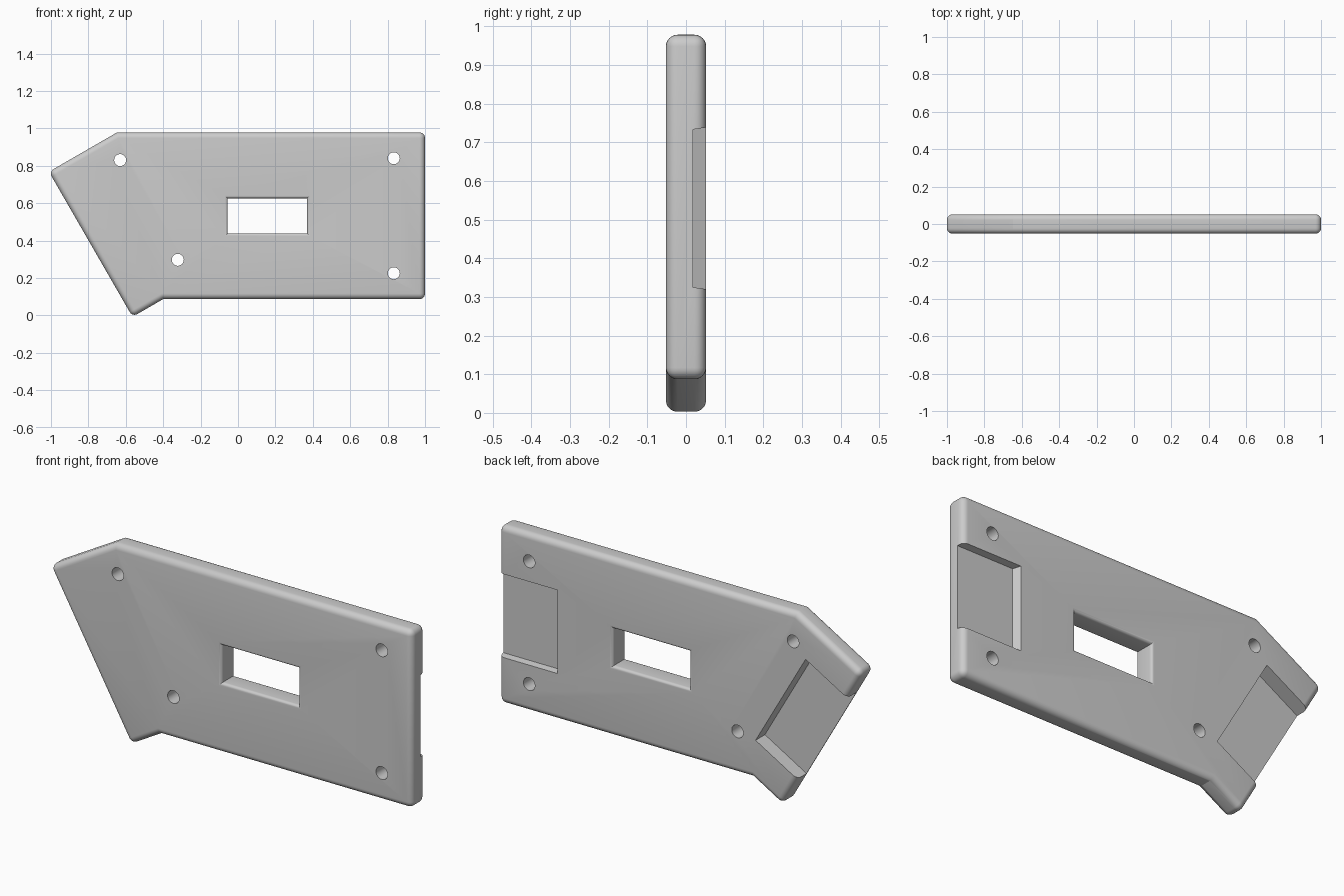
import bpy, bmesh, math
from mathutils import Matrix, Vector

HALF = 0.052      # half the plate thickness
ROUND = 0.03      # outer edge radius
FLARE = 0.015     # window edge radius

default = bpy.data.objects.get("Cube")
if default:
    bpy.data.objects.remove(default, do_unlink=True)


def loft(name, rings):
    """Closed solid through rings of matching points."""
    bm = bmesh.new()
    loops = [[bm.verts.new(p) for p in ring] for ring in rings]
    for a, b in zip(loops, loops[1:]):
        for i in range(len(a)):
            j = (i + 1) % len(a)
            bm.faces.new((a[i], a[j], b[j], b[i]))
    bm.faces.new(loops[0])
    bm.faces.new(loops[-1])
    bmesh.ops.recalc_face_normals(bm, faces=bm.faces)
    mesh = bpy.data.meshes.new(name)
    bm.to_mesh(mesh)
    bm.free()
    obj = bpy.data.objects.new(name, mesh)
    bpy.context.collection.objects.link(obj)
    return obj


def rect(y, x0, x1, z0, z1):
    return [(x0, y, z0), (x1, y, z0), (x1, y, z1), (x0, y, z1)]


def apply_modifier(obj, mod):
    bpy.context.view_layer.objects.active = obj
    bpy.ops.object.modifier_apply(modifier=mod.name)


def carve(obj, cutter):
    cutter.hide_render = True
    mod = obj.modifiers.new("carve", 'BOOLEAN')
    mod.operation = 'DIFFERENCE'
    mod.solver = 'EXACT'
    mod.object = cutter
    apply_modifier(obj, mod)
    bpy.data.objects.remove(cutter, do_unlink=True)


# Plate with rounded edges
outline = [(-1.011, 0.768), (-0.647, 0.978), (1, 0.978),
           (1, 0.087), (-0.40, 0.087), (-0.564, -0.008)]
plate = loft("plate", [[(x, y, z) for x, z in outline] for y in (-HALF, HALF)])
bevel = plate.modifiers.new("rounding", 'BEVEL')
bevel.width = ROUND
bevel.segments = 6
bevel.limit_method = 'ANGLE'
bevel.angle_limit = math.radians(40)
apply_modifier(plate, bevel)

# Window with softly flared rims on both faces
steps = 5
rim = []
for i in range(steps + 1):
    t = math.pi / 2 * i / steps
    rim.append((HALF - FLARE + FLARE * math.sin(t), FLARE * (1 - math.cos(t))))
rim.append((HALF + 0.02, FLARE))
sections = [(-y, f) for y, f in reversed(rim)] + rim
carve(plate, loft("window_cutter", [
    rect(y, -0.055 - f, 0.37 + f, 0.438 - f, 0.626 + f) for y, f in sections]))

# Screw holes
for x, z in [(-0.63, 0.83), (0.833, 0.84), (0.833, 0.225), (-0.322, 0.297)]:
    circle = [(x + 0.032 * math.cos(a), z + 0.032 * math.sin(a))
              for a in (math.tau * i / 32 for i in range(32))]
    carve(plate, loft("hole_cutter",
                      [[(u, y, w) for u, w in circle] for y in (-0.1, 0.1)]))


def pocket(origin, angle, floor, reach, half, draft, side_draft):
    """Recess in the back face, open at the plate edge."""
    top = HALF + 0.02
    grow = (top - floor) / (HALF - floor)
    rings = []
    for y, k in ((floor, 1), (top, 1 - grow)):
        h = half - side_draft * k
        rings.append(rect(y, -0.15, reach - draft * k, -h, h))
    cutter = loft("pocket_cutter", rings)
    place = Matrix.Translation(Vector((origin[0], 0, origin[1])))
    cutter.data.transform(place @ Matrix.Rotation(-angle, 4, 'Y'))
    carve(plate, cutter)


# Back recesses: straight end and slanted end
pocket((1, 0.529), math.pi, 0.018, 0.325, 0.209, 0.017, 0.005)
pocket((-0.791, 0.386), math.radians(30), -0.022, 0.266, 0.277, 0, 0)

# Smooth rounded rims, crisp cuts
bpy.ops.object.select_all(action='DESELECT')
plate.select_set(True)
bpy.context.view_layer.objects.active = plate
bpy.ops.object.shade_smooth_by_angle(angle=math.radians(28))
